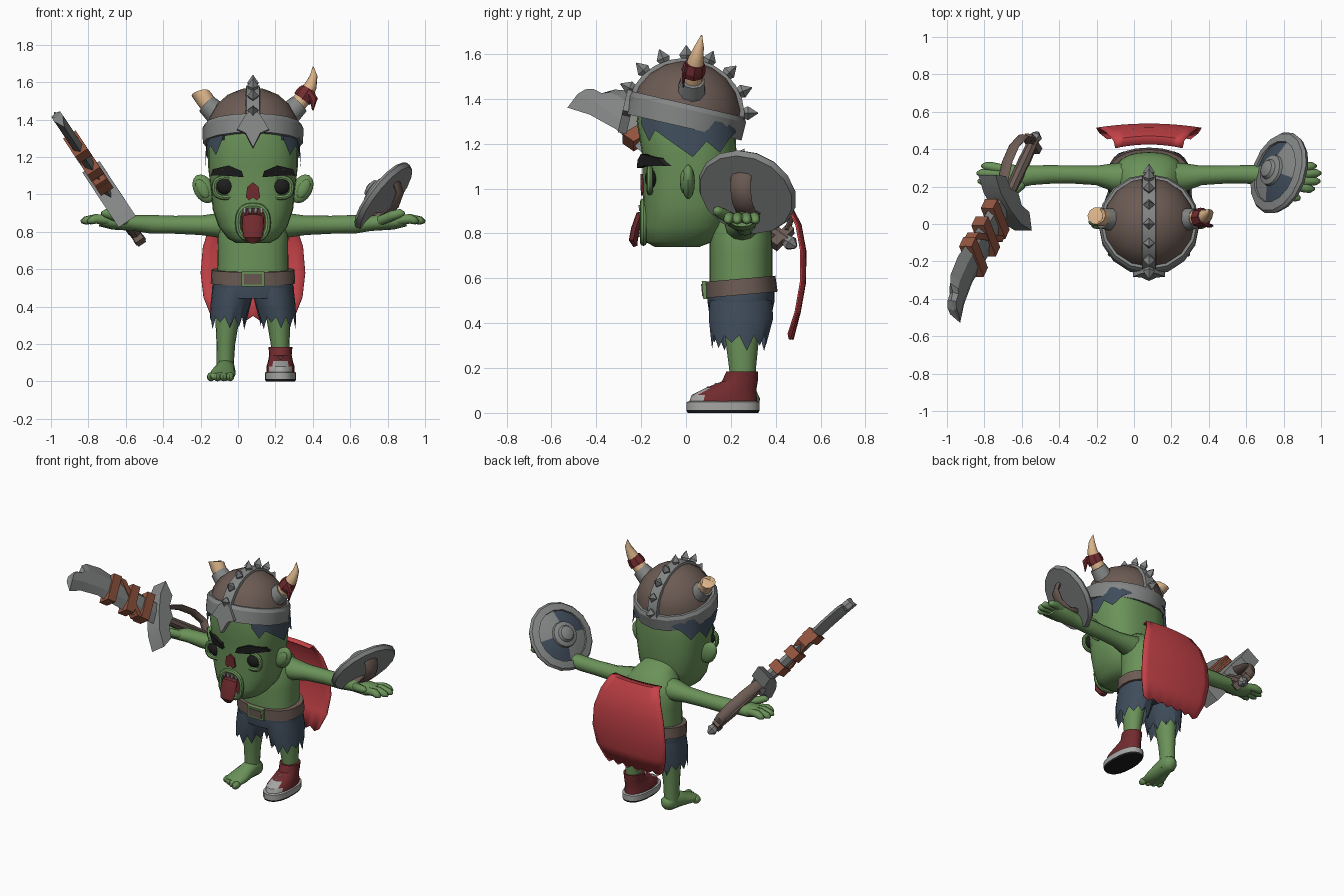
import bpy, bmesh, math
from math import sin, cos, pi, radians
from mathutils import Vector, Matrix

if "Cube" in bpy.data.objects:
    bpy.data.objects.remove(bpy.data.objects["Cube"])

def material(name, *rgb):
    m = bpy.data.materials.new(name)
    m.use_nodes = True
    m.diffuse_color = (*rgb, 1)
    m.node_tree.nodes["Principled BSDF"].inputs["Base Color"].default_value = (*rgb, 1)
    return m

GREEN = material("skin green", .145, .288, .1)
CAPE = material("cape red", .56, .055, .065)
RED = material("dark red", .165, .024, .028)
METAL = material("worn metal", .23, .235, .235)
SLATE = material("slate blue", .05, .073, .105)
BROWN = material("leather brown", .15, .105, .088)
ORANGE = material("strap orange", .29, .09, .05)
HORN = material("horn tan", .7, .45, .25)
BLACK = material("black", .013, .013, .014)
LIGHT = material("rubber grey", .38, .38, .37)

BODY = Matrix.Translation((.08, 0, 0))    # the figure stands a little off centre

# ---------- helpers ----------
def make(name, verts, faces, mats, matrix=BODY, angle=40, rule=None):
    me = bpy.data.meshes.new(name)
    me.from_pydata([matrix @ Vector(v) for v in verts], [], faces)
    mats = mats if isinstance(mats, list) else [mats]
    for m in mats:
        me.materials.append(m)
    if rule:
        for p in me.polygons:
            c = sum((Vector(verts[i]) for i in p.vertices), Vector()) / len(p.vertices)
            p.material_index = rule(c)
    bm = bmesh.new()
    bm.from_mesh(me)
    bmesh.ops.recalc_face_normals(bm, faces=bm.faces)
    bm.to_mesh(me)
    bm.free()
    me.shade_smooth()
    me.set_sharp_from_angle(angle=radians(angle))
    ob = bpy.data.objects.new(name, me)
    bpy.context.collection.objects.link(ob)
    return ob

def loft(name, rings, mats, caps=True, closed=False, **kw):
    n, k = len(rings[0]), len(rings)
    faces = [(r % k * n + i, r % k * n + (i + 1) % n, (r + 1) % k * n + (i + 1) % n, (r + 1) % k * n + i)
             for r in range(k if closed else k - 1) for i in range(n)]
    if caps and not closed:
        faces += [tuple(range(n)), tuple(range((k - 1) * n, k * n))]
    return make(name, [v for r in rings for v in r], faces, mats, **kw)

def power_of(t, p):
    return math.copysign(abs(t) ** (2 / p), t)

def oval(c, u, v, seg, power=2):
    return [Vector(c) + Vector(u) * power_of(cos(2 * pi * i / seg), power) + Vector(v) * power_of(sin(2 * pi * i / seg), power)
            for i in range(seg)]

def stack(name, rows, mats, seg=20, power=2, jag=0, **kw):
    """Horizontal ovals, rows of (z, cx, cy, rx, ry); jag cuts the last edge ragged."""
    rings = [oval((cx, cy, z), (rx, 0, 0), (0, ry, 0), seg, power) for z, cx, cy, rx, ry in rows]
    for i in range(1, seg, 2):
        rings[-1][i].z -= jag * (1 + .4 * sin(i * 2))
    return loft(name, rings, mats, **kw)

def tube(name, pts, radii, mats, up=(0, 0, 1), seg=12, **kw):
    """Ovals along a path; a radius may be a pair (across, along up)."""
    pts, rings = [Vector(p) for p in pts], []
    for i, p in enumerate(pts):
        t = (pts[min(i + 1, len(pts) - 1)] - pts[max(i - 1, 0)]).normalized()
        u = t.cross(Vector(up)).normalized()
        a, b = radii[i] if isinstance(radii[i], tuple) else (radii[i], radii[i])
        rings.append(oval(p, u * a, u.cross(t) * b, seg))
    return loft(name, rings, mats, **kw)

def ball(name, c, r, mats, rot=Matrix(), seg=14, **kw):
    rings = [[Vector(c) + rot @ Vector((r[0] * p.x, r[1] * p.y, r[2] * sin(a)))
              for p in oval((0, 0, 0), (cos(a), 0, 0), (0, cos(a), 0), seg)]
             for a in [pi * (j / 8 - .5) * .97 for j in range(9)]]
    return loft(name, rings, mats, **kw)

def hoop(name, c, rx, rz, r, mats, power=2):
    """Oval ring facing the front."""
    path = oval(c, (rx, 0, 0), (0, 0, rz), 20, power)
    rings = [oval(p, (p - Vector(c)).normalized() * r, (0, r, 0), 8) for p in path]
    return loft(name, rings, mats, closed=True)

def prism(name, pts, thick, mats, matrix):
    return loft(name, [[Vector((x, y, s * thick / 2)) for x, y in pts] for s in (-1, 1)], mats, matrix=matrix, angle=25)

# ---------- head ----------
HEAD = [(.74, -.04, .09, .1), (.765, -.03, .135, .155), (.83, -.002, .185, .188), (.92, .01, .215, .2),
        (1.02, .014, .225, .208), (1.15, .015, .24, .21), (1.3, 0, .24, .22), (1.4, 0, .2, .2), (1.48, 0, .08, .08)]
P = 2.5
stack("head", [(z, 0, cy, rx, ry) for z, cy, rx, ry in HEAD], GREEN, seg=28, power=P, angle=60)

def head_ring(z):
    for a, b in zip(HEAD, HEAD[1:]):
        if a[0] <= z <= b[0]:
            t = (z - a[0]) / (b[0] - a[0])
            return [a[i] + (b[i] - a[i]) * t for i in (1, 2, 3)]

def front(x, z):
    cy, rx, ry = head_ring(z)
    return cy - ry * (1 - min(1, abs(x) / rx) ** P) ** (1 / P)

def face_plate(name, pts, thick, mats):
    return loft(name, [[Vector((x, front(x, z) + d, z)) for x, z in pts] for d in (-thick, .03)], mats)

for s, side in ((-1, "right"), (1, "left")):
    ex, ez = s * .145, 1.045
    ey = front(ex, ez)
    ball(side + "_eye", (ex, ey + .01, ez), (.052, .03, .046), BLACK)
    hoop(side + "_eye_socket", (ex, ey + .003, ez - .008), .062, .053, .014, GREEN, power=2.6)
    face_plate(side + "_brow", [(s * x, z) for x, z in
               ((.05, 1.092), (.14, 1.1), (.225, 1.1), (.215, 1.135), (.13, 1.155), (.06, 1.125))], .025, BLACK)
    tilt = Matrix.Rotation(s * radians(28), 4, 'Y')
    ball(side + "_ear", (s * .262, .01, 1.03), (.055, .03, .082), GREEN, tilt)
    ball(side + "_ear_hollow", (s * .27, -.012, 1.03), (.03, .015, .055), GREEN, tilt)
face_plate("nose_cavity", [(0, 1.065), (.03, 1.04), (.038, .985), (.02, .968), (0, .985), (-.02, .968), (-.038, .985), (-.03, 1.04)],
           .009, RED)
face_plate("mouth_inside", [(p.x, p.z) for p in oval((0, 0, .85), (.078, 0, 0), (0, 0, .085), 16)], .006, RED)
hoop("lips", (0, -.19, .85), .08, .09, .016, GREEN, power=2.5)
for x in (-.045, -.015, .015, .045):
    for z, tip in ((.925, -.025), (.785, .03)):
        tube("tooth", [(x, -.2, z), (x, -.203, z + tip)], [.013, .008], LIGHT, up=(0, 1, 0), seg=6)
tube("tongue", [(0, -.17, .885), (0, -.205, .88), (0, -.225, .82), (0, -.235, .77), (0, -.225, .742)],
     [(.045, .02), (.055, .02), (.058, .02), (.05, .02), (.025, .01)], RED, up=(0, 1, 0))

# hair: ragged shell under the helmet, open over the forehead and short at the nape
HEM = [(35, 1.29), (46, 1.21), (58, 1.26), (72, 1.22), (92, 1.14), (106, 1.21), (122, 1.16), (140, 1.225), (155, 1.25), (180, 1.25)]
hem = [(-a, z) for a, z in HEM] + [(a, z) for a, z in HEM[-2::-1]]
def scalp(a, z, grow):
    cy, rx, ry = head_ring(z)
    return Vector(((rx + grow) * power_of(sin(radians(a)), P), cy - (ry + grow) * power_of(cos(radians(a)), P), z))
loft("hair", [[scalp(a, z, .018) for a, z in hem] + [scalp(a, z, -.01) for a, z in hem[::-1]],
              [scalp(a, 1.32 + .04 * cos(radians(a)), g) for g, row in ((.016, hem), (-.01, hem[::-1])) for a, z in row]],
     SLATE, caps=False)

# ---------- helmet ----------
HELM = BODY @ Matrix.Translation((0, 0, 1.335)) @ Matrix.Rotation(radians(-13), 4, 'X')
stack("helmet_dome", [(.235 * sin(a), 0, 0, .25 * cos(a), .25 * cos(a)) for a in
      [radians(d) for d in (0, 18, 36, 54, 72, 88)]], BROWN, seg=16, matrix=HELM, caps=False)
band = [(-.062, .268), (.02, .27), (.042, .258), (.042, .22), (-.062, .235)]
loft("helmet_band", [oval((0, 0, z), (r, 0, 0), (0, r, 0), 16) for z, r in band], METAL, closed=True, matrix=HELM, angle=25)
arc = [radians(d) for d in range(0, 181, 15)]
loft("helmet_crest", [[Vector((x, -r * cos(a), .94 * r * sin(a))) for x, r in
     ((-.04, .235), (-.035, .262), (.035, .262), (.04, .235))] for a in arc], METAL, matrix=HELM, angle=25)
for d in range(12, 180, 22):
    v = Vector((0, -cos(radians(d)), .94 * sin(radians(d))))
    tube("crest_spike", [v * .25, v * .277, v * .322], [.02, .031, .002], METAL, up=(1, 0, 0), seg=4, matrix=HELM, angle=10)
prism("brow_guard", [(-.085, -.05), (-.04, -.07), (0, -.15), (.04, -.07), (.085, -.05), (.04, .03), (0, .06), (-.04, .03)],
      .04, METAL, HELM @ Matrix.Translation((0, -.258, 0)) @ Matrix.Rotation(pi / 2, 4, 'X'))
FWD = (0, 1, 0)
for s, side in ((-1, "right"), (1, "left")):
    tube(side + "_horn_collar", [(s * .16, .02, 1.4), (s * .25, .03, 1.485)], [.07, .054], METAL, up=FWD, seg=10)
tube("left_horn", [(.23, .03, 1.47), (.28, .035, 1.53), (.308, .045, 1.58), (.325, .06, 1.635), (.322, .07, 1.685)],
     [.045, .044, .034, .02, .002], HORN, up=FWD)
tube("horn_wrap", [(.262, .033, 1.51), (.278, .034, 1.53), (.297, .04, 1.56)], [.051, .054, .045], RED, up=FWD, seg=8, angle=25)
tube("horn_wrap_tail", [(.3, 0, 1.55), (.325, -.01, 1.51), (.32, -.012, 1.45)], [(.02, .012), (.022, .01), (.004, .004)], RED, up=FWD, seg=6)
tube("right_broken_horn", [(-.22, .03, 1.455), (-.255, .035, 1.505), (-.28, .045, 1.54), (-.262, .045, 1.53)],
     [.045, .048, .05, .03], HORN, up=FWD, seg=10, angle=50)

# ---------- body, arms and hands ----------
stack("torso", [(.48, 0, .245, .19, .14), (.6, 0, .245, .19, .14), (.72, 0, .245, .188, .14), (.82, 0, .245, .19, .138),
      (.885, 0, .24, .165, .12), (.94, 0, .2, .12, .1), (1.0, 0, .12, .08, .08)], GREEN, seg=24, power=2.4, angle=70)
for s, side in ((-1, "right"), (1, "left")):
    tube(side + "_arm", [(s * x, .25 + y, z) for x, y, z in ((.1, 0, .835), (.19, 0, .835), (.28, .01, .835), (.42, .015, .838),
         (.54, .015, .84), (.63, .01, .847), (.68, .005, .85), (.75, 0, .854), (.82, 0, .86))],
         [.08, (.075, .065), .052, .048, .05, (.052, .042), (.058, .042), (.07, .042), (.06, .03)], GREEN, angle=70)
    for i, (y, tip) in enumerate(((-.052, .885), (-.018, .915), (.018, .92), (.05, .895))):
        tube(side + "_finger", [(s * .76, .25 + y * .8, .86), (s * .84, .25 + y * 1.1, .87), (s * (tip - .02), .25 + y * 1.2, .86),
             (s * tip, .25 + y * 1.2, .853)], [.024, .026, .021, .008], GREEN, seg=8, angle=70)
    tube(side + "_thumb", [(s * .68, .215, .86), (s * .74, .165, .885), (s * .79, .14, .9), (s * .81, .135, .9)],
         [.028, .028, .023, .008], GREEN, seg=8, angle=70)

# ---------- belt, shorts and legs ----------
TILT = BODY @ Matrix.Translation((0, .245, .562)) @ Matrix.Rotation(radians(5), 4, 'X')
loft("belt", [oval((0, 0, z), (r, 0, 0), (0, r - .065, 0), 24, 2.3) for z, r in
     ((-.036, .2), (-.036, .226), (.036, .222), (.036, .19))], BROWN, closed=True, matrix=TILT)
BUCKLE = TILT @ Matrix.Translation((0, -.162, 0)) @ Matrix.Rotation(pi / 2, 4, 'X')
for name, w, h, t, m in (("buckle", .062, .04, .02, GREEN), ("buckle_inset", .048, .027, .028, BROWN)):
    prism(name, [(-w, -h), (w, -h), (w, h), (-w, h)], t, m, BUCKLE)
stack("shorts_hips", [(.56, 0, .245, .2, .148), (.5, 0, .245, .22, .15), (.445, 0, .243, .2, .14)], SLATE, seg=24, power=2.4)
for s, side in ((-1, "right"), (1, "left")):
    stack(side + "_shorts_leg", [(.5, s * .105, .245, .112, .14), (.42, s * .118, .245, .108, .145),
          (.345, s * .137, .237, .094, .122)], SLATE, seg=22, jag=.05, caps=False)
    stack(side + "_leg", [(.45, s * .125, .25, .075, .09), (.33, s * .137, .25, .064, .075), (.2, s * .145, .252, .05, .06),
          (.1, s * .148, .255, .046, .055), (.03, s * .148, .255, .046, .05)], GREEN, seg=16, angle=70)

# bare right foot, turned slightly outward
FOOT = BODY @ Matrix.Translation((-.145, .25, 0)) @ Matrix.Rotation(radians(-8), 4, 'Z')
tube("right_foot", [(0, .07, .04), (0, .05, .05), (0, 0, .066), (0, -.06, .056), (0, -.12, .04), (0, -.18, .03), (0, -.2, .028)],
     [(.02, .025), (.046, .047), (.05, .064), (.058, .052), (.07, .037), (.07, .026), (.06, .02)], GREEN, matrix=FOOT, angle=70)
for i in range(4):
    ball("right_toe", (.052 - .036 * i, -.205 + .012 * i, .025), (.022, .034, .024), GREEN, matrix=FOOT, seg=8)

# high-top left shoe
stack("left_shoe_upper", [(.045, .147, .165, .076, .152), (.08, .147, .17, .075, .145), (.11, .147, .2, .066, .115),
      (.14, .147, .24, .06, .08), (.185, .147, .25, .064, .07)], [RED, LIGHT], rule=lambda c: int(c.y < .085 and c.z < .11))
stack("left_shoe_sole", [(0, .147, .165, .078, .158), (.012, .147, .165, .083, .163), (.012, .147, .165, .083, .163),
      (.048, .147, .165, .083, .163), (.052, .147, .165, .075, .152)], [LIGHT, BLACK], power=2.4,
      rule=lambda c: int(c.z < .011))
for i in range(2):
    y, z = .11 + .035 * i, .108 + .016 * i
    tube("shoe_lace", [(.11, y, z - .006), (.147, y - .012, z + .003), (.185, y, z - .006)], [.007] * 3, LIGHT, seg=6)

# ---------- cape ----------
rows = [(.425, .925, .18), (.47, .925, .19), (.515, .84, .23), (.537, .72, .268), (.535, .58, .28), (.512, .45, .265), (.48, .35, .225)]
N = 12
us = [2 * i / N - 1 for i in range(N + 1)]
cape = make("cape", [(h * u, y - .02 * u * u, z - (.025 * (i % 2) if j == len(rows) - 1 else 0))
            for j, (y, z, h) in enumerate(rows) for i, u in enumerate(us)],
            [(j * (N + 1) + i, j * (N + 1) + i + 1, (j + 1) * (N + 1) + i + 1, (j + 1) * (N + 1) + i)
             for j in range(len(rows) - 1) for i in range(N)], CAPE, angle=60)
cape.modifiers.new("thickness", 'SOLIDIFY').thickness = .008

# ---------- shield ----------
SHIELD = Matrix.Translation((.77, .275, .99)) @ Vector((-.76, .27, .59)).to_track_quat('Z', 'Y').to_matrix().to_4x4()
def disc(name, rows, mats, **kw):
    return stack(name, [(z, 0, 0, r, r) for z, r in rows], mats, seg=16, matrix=SHIELD, angle=25, **kw)
disc("shield_rim", [(-.03, .18), (-.03, .215), (-.005, .227), (.012, .215), (.024, .17), (0, .165)], METAL)
disc("shield_face", [(.008, .178), (.045, .08), (.05, .04)], [METAL, SLATE],
     rule=lambda c: int(c.xy.length > .05 and (math.atan2(c.y, c.x) % pi) < pi / 2))
disc("shield_boss", [(.03, .09), (.058, .082), (.068, .055), (.085, .045), (.095, .02)], METAL)
tube("shield_grip", [(0, -.11, -.02), (0, -.075, -.07), (0, 0, -.09), (0, .075, -.07), (0, .11, -.02)],
     [(.048, .016)] * 5, BROWN, seg=8, matrix=SHIELD)

# ---------- sword: local x runs to the tip, y across the blade ----------
d, w = Vector((-.355, -.766, .532)).normalized(), Vector((-.42, .64, .636)).normalized()
SWORD = Matrix.Translation((-.515, .49, .74)) @ Matrix((d, w, d.cross(w))).transposed().to_4x4()
outline = [(.46, -.065), (.75, -.065), (1.02, -.03), (1.16, -.045), (1.26, -.08), (1.25, .01), (1.225, .065), (1.18, .08),
           (1.16, .13), (1.12, .157), (1.0, .165), (.75, .115), (.46, .08)]
loft("blade", [[Vector((x, .05 + (y - .05) * k, z)) for x, y in outline] for z, k in ((-.028, .45), (0, 1), (.028, .45))],
     METAL, matrix=SWORD, angle=10)
for s, v in ((.56, 0), (.69, .01), (.85, .03)):
    prism("blade_strap", [(s + .05, v - .08), (s + .115, v - .08), (s + .065, v + .115), (s, v + .115)], .08, ORANGE, SWORD)
prism("blade_cross_strap", [(.66, -.075), (.7, -.075), (.86, .14), (.81, .135)], .07, ORANGE, SWORD)
prism("guard", [(.45, -.07), (.43, -.15), (.49, -.23), (.53, -.13), (.54, 0), (.53, .13), (.49, .23), (.43, .15), (.45, .07), (.42, 0)],
      .11, METAL, SWORD)
tube("sword_handle", [(.05, 0, 0), (.2, 0, 0), (.44, 0, 0)], [.028, .034, .03], BROWN, seg=8, matrix=SWORD)
tube("pommel", [(0, 0, 0), (.03, 0, 0), (.06, 0, 0)], [.01, .036, .026], METAL, seg=6, matrix=SWORD, angle=20)
prism("pommel_bar", [(.06, -.06), (.1, -.06), (.1, .06), (.06, .06)], .05, BROWN, SWORD)
tube("knuckle_bow", [(.08, .03, 0), (.11, .095, 0), (.2, .128, 0), (.31, .125, 0), (.39, .1, 0), (.45, .07, 0)],
     [(.014, .034)] * 6, BROWN, seg=8, matrix=SWORD)
